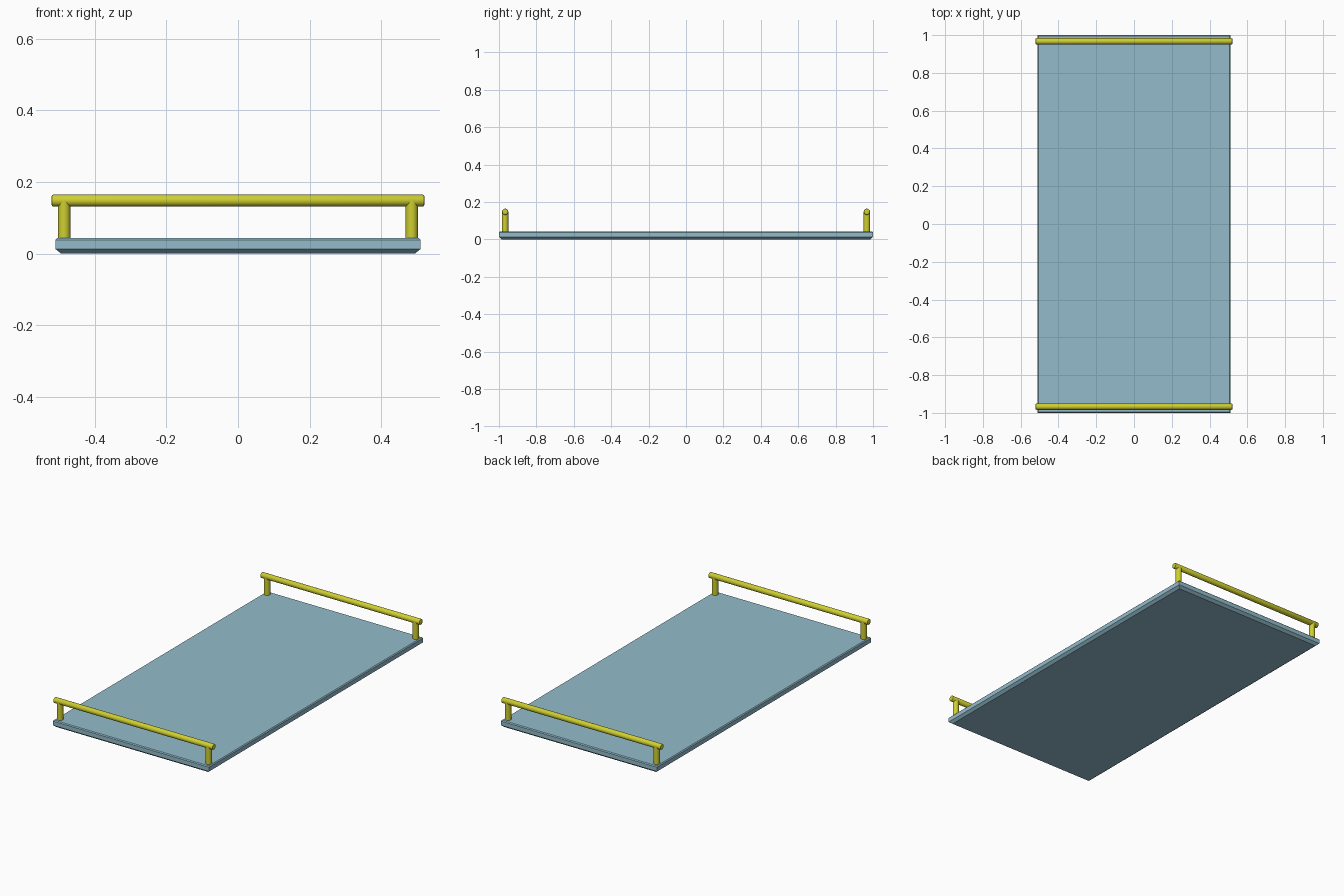
import bpy, bmesh, math
from mathutils import Matrix

if "Cube" in bpy.data.objects:
    bpy.data.objects.remove(bpy.data.objects["Cube"])


def material(name, rgb):
    m = bpy.data.materials.new(name)
    m.diffuse_color = (*rgb, 1)
    m.use_nodes = True
    m.node_tree.nodes["Principled BSDF"].inputs["Base Color"].default_value = m.diffuse_color
    return m


BLUE = material("pale_blue", (0.29, 0.50, 0.59))
YELLOW = material("yellow", (0.62, 0.62, 0.03))


def finish(name, bm, mat):
    bmesh.ops.recalc_face_normals(bm, faces=bm.faces)
    me = bpy.data.meshes.new(name)
    bm.to_mesh(me)
    bm.free()
    me.materials.append(mat)
    ob = bpy.data.objects.new(name, me)
    bpy.context.collection.objects.link(ob)
    bpy.ops.object.select_all(action='DESELECT')
    ob.select_set(True)
    bpy.context.view_layer.objects.active = ob
    bpy.ops.object.shade_smooth_by_angle(angle=math.radians(35))


def rod(name, centre, radius, length, along_x=False, bevel=0.0):
    bm = bmesh.new()
    bmesh.ops.create_cone(bm, cap_ends=True, segments=32, radius1=radius,
                          radius2=radius, depth=length)
    if bevel:
        rims = [e for e in bm.edges if abs(e.verts[0].co.z - e.verts[1].co.z) < 1e-5]
        bmesh.ops.bevel(bm, geom=rims, offset=bevel, segments=2, profile=0.5,
                        affect='EDGES')
    mat = Matrix.Translation(centre)
    if along_x:
        mat = mat @ Matrix.Rotation(math.pi / 2, 4, 'Y')
    bmesh.ops.transform(bm, matrix=mat, verts=bm.verts)
    finish(name, bm, YELLOW)


# Tray slab: stacked rectangles (inset, height) giving chamfered rims
bm = bmesh.new()
rings = []
for inset, z in ((0.016, 0), (0, 0.013), (0, 0.038), (0.005, 0.043)):
    x, y = 0.511 - inset, 1.0 - inset
    rings.append([bm.verts.new((sx * x, sy * y, z))
                  for sx, sy in ((-1, -1), (1, -1), (1, 1), (-1, 1))])
for a, b in zip(rings, rings[1:]):
    for i in range(4):
        j = (i + 1) % 4
        bm.faces.new((a[i], a[j], b[j], b[i]))
bm.faces.new(rings[0])
bm.faces.new(rings[-1])
finish("tray_slab", bm, BLUE)

# Handle rails, each on two posts
for end, sy in (("front", -1), ("back", 1)):
    rod(end + "_rail", (0, sy * 0.967, 0.148), 0.0165, 1.042, True, 0.004)
    for side, sx in (("left", -1), ("right", 1)):
        rod(f"{end}_{side}_post", (sx * 0.486, sy * 0.967, 0.094), 0.017, 0.108)
